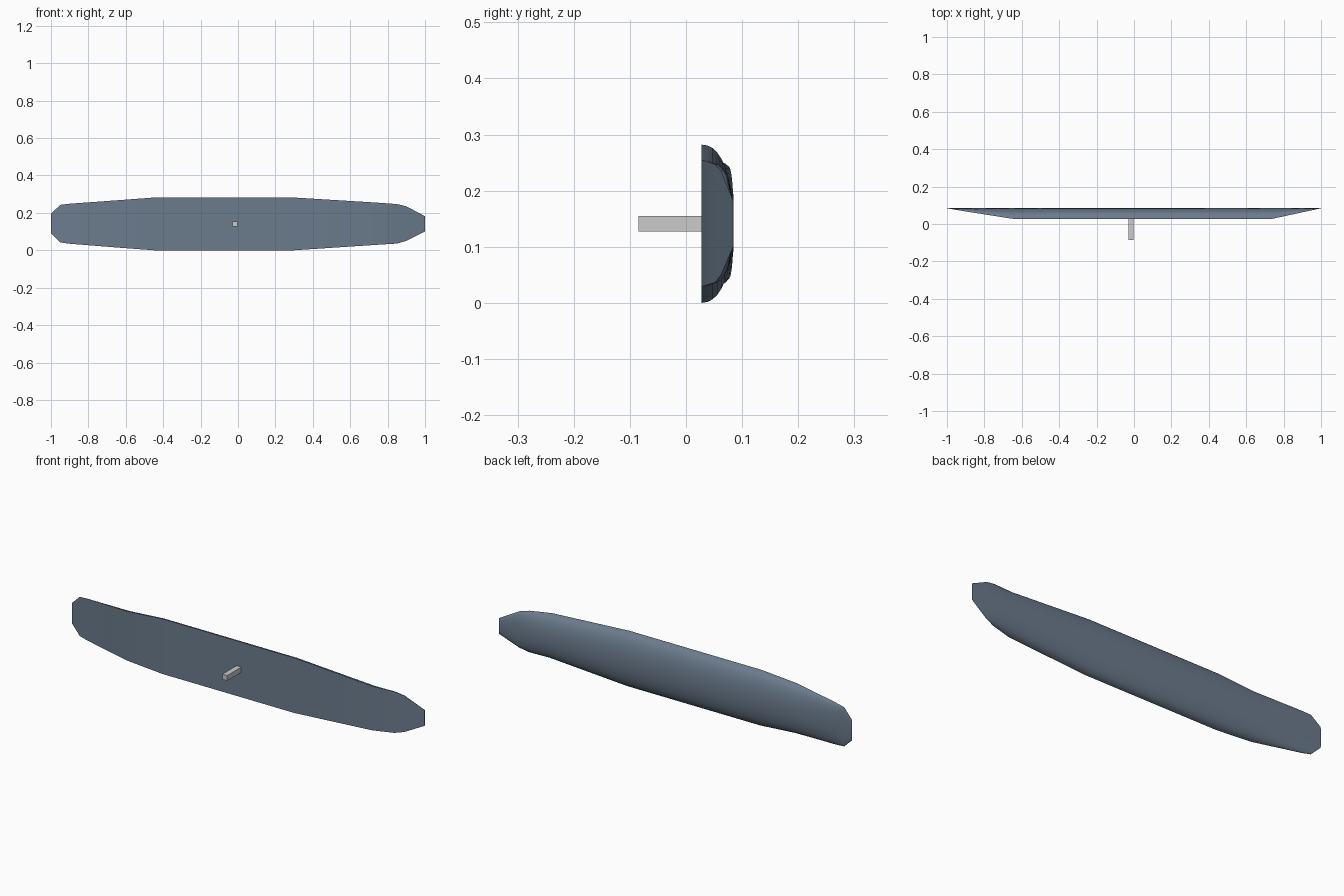
import bpy, bmesh, math

if "Cube" in bpy.data.objects:
    bpy.data.objects.remove(bpy.data.objects["Cube"])

BACK_Y, FRONT_Y, MID_Z = 0.085, 0.028, 0.141

# stations along the length: x, lower edge z, upper edge z
STATIONS = [(-1, 0.09, 0.195), (-0.95, 0.042, 0.243), (-0.9, 0.035, 0.249),
            (-0.65, 0.015, 0.267), (-0.45, 0, 0.282), (0.3, 0, 0.282),
            (0.74, 0.029, 0.255), (0.85, 0.036, 0.247), (0.9, 0.05, 0.235),
            (1, 0.10, 0.182)]
SEGMENTS = 20


def front_y(x):
    """Front face is flat, with a ramp running back to each tip."""
    start = 0.74 if x > 0 else 0.67
    t = max(0, (abs(x) - start) / (1 - start))
    return FRONT_Y + t * (BACK_Y - 0.001 - FRONT_Y)


def section(x, low, high):
    """D-shaped slice: flat front, domed back."""
    mid, half, y0 = (low + high) / 2, (high - low) / 2, front_y(x)
    pts = []
    for i in range(SEGMENTS + 1):
        a = math.pi * i / SEGMENTS
        c = math.cos(a)
        z = mid + half * math.copysign(abs(c) ** 0.95, c)
        pts.append((x, y0 + (BACK_Y - y0) * max(0, math.sin(a)) ** 0.9, z))
    return pts


# hull-shaped body
bm = bmesh.new()
rings = [[bm.verts.new(p) for p in section(*s)] for s in STATIONS]
for a, b in zip(rings, rings[1:]):
    n = len(a)
    for i in range(n):
        j = (i + 1) % n
        bm.faces.new((a[i], a[j], b[j], b[i]))
bm.faces.new(rings[0])
bm.faces.new(rings[-1])
bmesh.ops.recalc_face_normals(bm, faces=bm.faces)
mesh = bpy.data.meshes.new("body")
bm.to_mesh(mesh)
bm.free()
body = bpy.data.objects.new("body", mesh)
bpy.context.collection.objects.link(body)
mat = bpy.data.materials.new("slate_blue")
mat.diffuse_color = (0.147, 0.2, 0.268, 1)
mat.use_nodes = True
mat.node_tree.nodes["Principled BSDF"].inputs["Base Color"].default_value = mat.diffuse_color
mesh.materials.append(mat)
bpy.context.view_layer.objects.active = body
body.select_set(True)
bpy.ops.object.shade_smooth_by_angle(angle=math.radians(30))

# mounting peg on the flat front
bpy.ops.mesh.primitive_cube_add(size=1, location=(-0.015, -0.0275, MID_Z))
peg = bpy.context.object
peg.name = "mounting_peg"
peg.scale = (0.027, 0.115, 0.027)
bpy.ops.object.transform_apply(location=False, rotation=False, scale=True)
